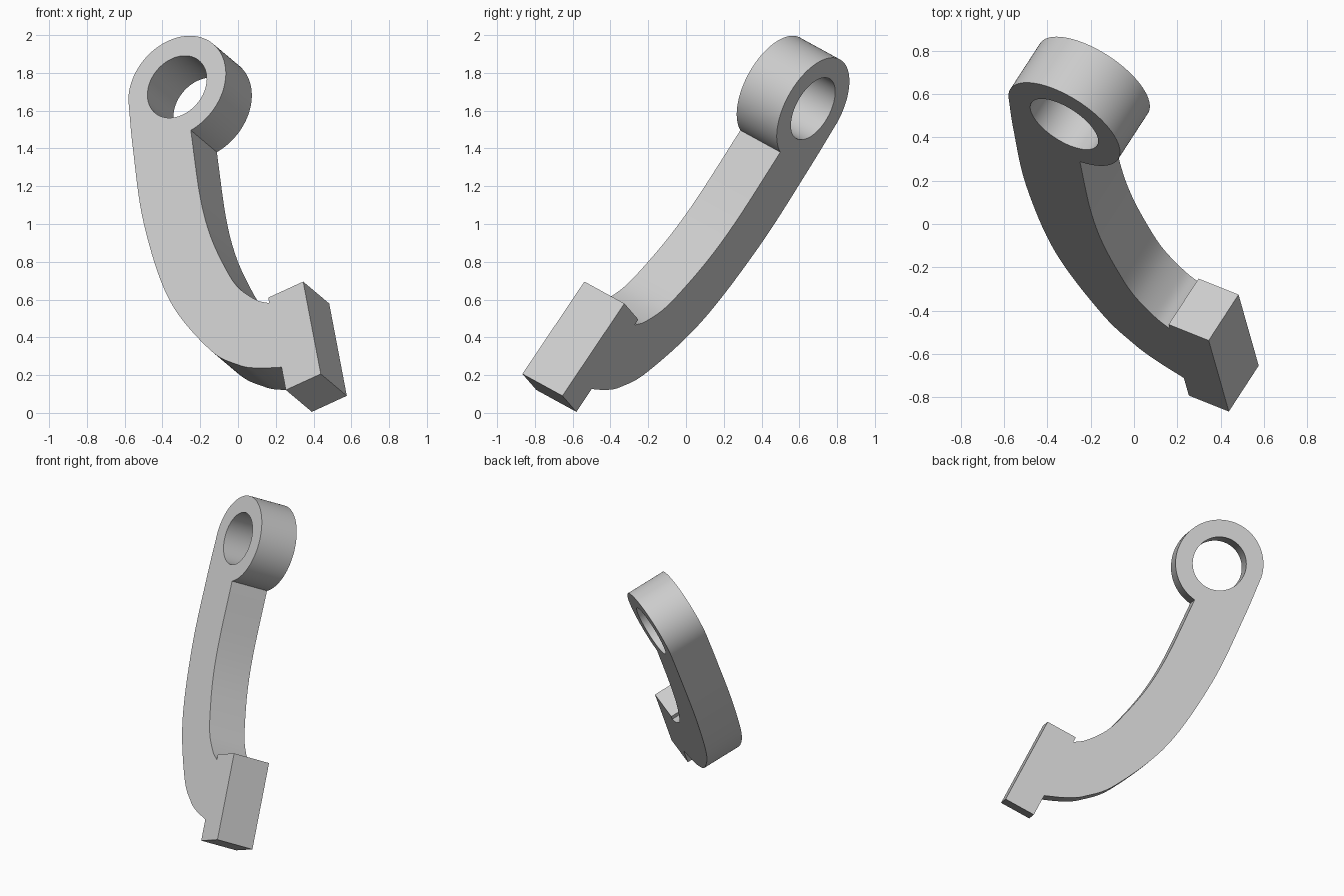
import bpy, bmesh, math
from mathutils import Vector, Matrix

cube = bpy.data.objects.get("Cube")
if cube:
    bpy.data.objects.remove(cube, do_unlink=True)

THICK = 0.278
RING, RING_R, HOLE_R = Vector((0.507, 1.50)), 0.297, 0.181
FOOT_W, FOOT_H = 0.2165, 0.596


def smooth_path(points, steps=8):
    """Catmull-Rom curve through the given 2D points."""
    p = [Vector(q) for q in points]
    p = [2 * p[0] - p[1]] + p + [2 * p[-1] - p[-2]]
    out = []
    for a, b, c, d in zip(p, p[1:], p[2:], p[3:]):
        for i in range(steps):
            t = i / steps
            out.append(0.5 * (2 * b + (c - a) * t + (2 * a - 5 * b + 4 * c - d) * t ** 2
                              + (3 * b - a - 3 * c + d) * t ** 3))
    return out + [p[-2]]


def arc(radius, start, end, steps):
    angles = [math.radians(start + (end - start) * i / steps) for i in range(steps + 1)]
    return [RING + radius * Vector((math.cos(a), math.sin(a))) for a in angles]


# Outline: foot block, outer edge of the arm, ring, inner edge of the arm
foot = [Vector(q) for q in ((0, 0), (0, -FOOT_H), (FOOT_W, -FOOT_H))]
outer = smooth_path([(FOOT_W, -0.449), (0.355, -0.388), (0.463, -0.315), (0.607, -0.148),
                     (0.783, 0.258), (0.845, 0.773), (0.826, 1.25), (0.799, 1.552)])
ring = arc(RING_R, 10, 264, 64)
inner = smooth_path([(0.476, 1.205), (0.495, 0.797), (0.480, 0.532), (0.430, 0.296),
                     (0.377, 0.143), (0.288, 0.02), (FOOT_W, -0.036)])
outline = foot + outer[:-1] + ring + inner[1:] + [Vector((FOOT_W, 0))]
hole = arc(HOLE_R, 0, 360, 64)[:-1]

# Filled flat profile with a hole, extruded to the plate thickness
profile = bpy.data.curves.new("arm_profile", "CURVE")
profile.dimensions = "2D"
profile.fill_mode = "BOTH"
profile.extrude = THICK / 2
for loop in (outline, hole):
    spline = profile.splines.new("POLY")
    spline.points.add(len(loop) - 1)
    for point, co in zip(spline.points, loop):
        point.co = (co.x, co.y, 0, 1)
    spline.use_cyclic_u = True
helper = bpy.data.objects.new("arm_profile", profile)
bpy.context.collection.objects.link(helper)
bpy.context.view_layer.update()
mesh = bpy.data.meshes.new_from_object(helper.evaluated_get(bpy.context.evaluated_depsgraph_get()))
bpy.data.objects.remove(helper, do_unlink=True)

# Weld caps to walls
bm = bmesh.new()
bm.from_mesh(mesh)
bmesh.ops.remove_doubles(bm, verts=bm.verts, dist=0.0002)
bmesh.ops.recalc_face_normals(bm, faces=bm.faces)
bm.to_mesh(mesh)
bm.free()

# Tilted placement of the lever arm
normal = Vector((0.496, 0.762, -0.417)).normalized()
along = Vector((-0.1565, 0.55, 0.82))
along = (along - normal * along.dot(normal)).normalized()
across = along.cross(normal)
origin = Vector((0.345, -0.538, 0.695)) + normal * THICK / 2
frame = Matrix((across, along, normal)).transposed().to_4x4()
mesh.transform(Matrix.Translation(origin) @ frame)

lever = bpy.data.objects.new("lever_arm", mesh)
bpy.context.collection.objects.link(lever)

# Plain grey
grey = bpy.data.materials.new("light_grey")
grey.use_nodes = True
colour = (0.6, 0.6, 0.6, 1)
grey.diffuse_color = colour
grey.node_tree.nodes["Principled BSDF"].inputs["Base Color"].default_value = colour
mesh.materials.clear()
mesh.materials.append(grey)

bpy.ops.object.select_all(action="DESELECT")
lever.select_set(True)
bpy.context.view_layer.objects.active = lever
bpy.ops.object.shade_smooth_by_angle(angle=math.radians(30))
